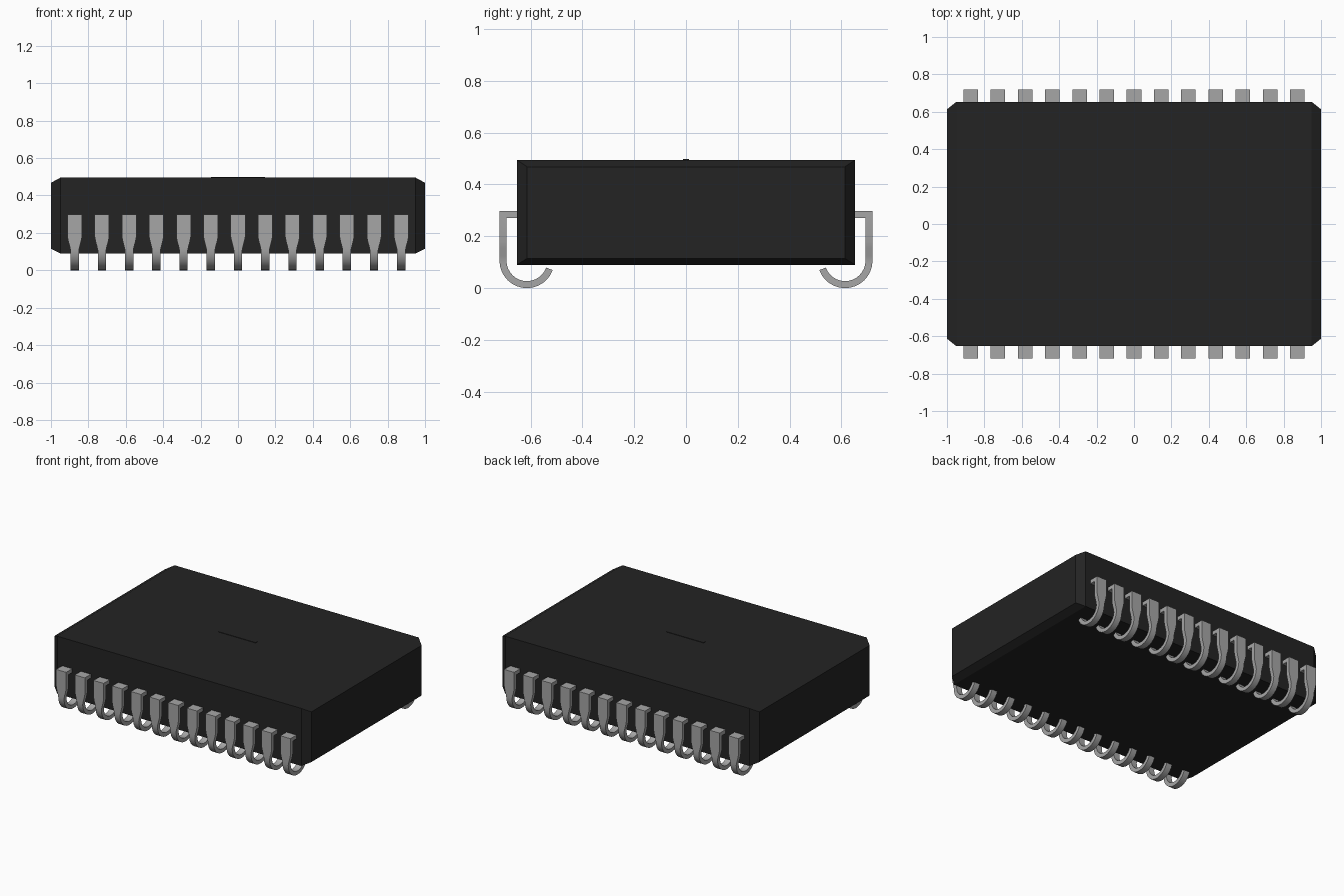
import bpy, bmesh, math

cube = bpy.data.objects.get("Cube")
if cube:
    bpy.data.objects.remove(cube, do_unlink=True)


def material(name, rgb, rough):
    m = bpy.data.materials.new(name)
    m.use_nodes = True
    color = (*rgb, 1)
    m.diffuse_color = color
    bsdf = m.node_tree.nodes["Principled BSDF"]
    bsdf.inputs["Base Color"].default_value = color
    bsdf.inputs["Roughness"].default_value = rough
    return m


black = material("black plastic", (0.017, 0.017, 0.017), 0.6)
metal = material("grey metal", (0.38, 0.38, 0.38), 0.5)


def loft(name, rings, mat):
    """Closed skin over a list of four-point rings."""
    bm = bmesh.new()
    loops = [[bm.verts.new(p) for p in ring] for ring in rings]
    for a, b in zip(loops, loops[1:]):
        for i in range(4):
            j = (i + 1) % 4
            bm.faces.new((a[i], a[j], b[j], b[i]))
    bm.faces.new(loops[0])
    bm.faces.new(loops[-1])
    bmesh.ops.recalc_face_normals(bm, faces=bm.faces)
    mesh = bpy.data.meshes.new(name)
    bm.to_mesh(mesh)
    bm.free()
    mesh.materials.append(mat)
    return mesh


def place(name, mesh, location=(0, 0, 0), turn=0):
    obj = bpy.data.objects.new(name, mesh)
    obj.location = location
    obj.rotation_euler.z = turn
    bpy.context.collection.objects.link(obj)
    return obj


# Package body: long box with bevelled ends
def body_ring(x, y, low, high):
    return [(x, -y, low), (x, y, low), (x, y, high), (x, -y, high)]


end, full = (0.613, 0.115, 0.468), (0.653, 0.09, 0.495)
place("package_body", loft("package_body", [
    body_ring(-1, *end), body_ring(-0.95, *full),
    body_ring(0.95, *full), body_ring(1, *end)], black))

# Thin raised strip in the middle of the top
place("top_strip", loft("top_strip", [
    body_ring(x, 0.012, 0.49, 0.498) for x in (-0.145, 0.145)], black))

# J-shaped lead: shoulder, tapering leg, curled foot
OUTER, THICK, RADIUS = 0.72, 0.027, 0.106
WIDE, NARROW = 0.039, 0.022


def lead_ring(outer, inner, half):
    return [(-half, *outer), (half, *outer), (half, *inner), (-half, *inner)]


shoulder = 0.297
rings = [lead_ring((0.64, shoulder), (0.64, shoulder - THICK), WIDE),
         lead_ring((OUTER, shoulder), (OUTER - THICK, shoulder - THICK), WIDE)]
for z, half in ((0.18, WIDE), (0.155, 0.034), (0.125, 0.026)):
    rings.append(lead_ring((OUTER, z), (OUTER - THICK, z), half))

center = OUTER - RADIUS
STEPS = 14
for i in range(STEPS + 1):
    a = -math.radians(160) * i / STEPS
    outer, inner = [(center + r * math.cos(a), RADIUS + r * math.sin(a))
                    for r in (RADIUS, RADIUS - THICK)]
    rings.append(lead_ring(outer, inner, NARROW))
lead = loft("lead", rings, metal)

# Thirteen leads along each long side
COUNT, PITCH = 13, 0.1455
leads = []
for side, turn in (("back", 0), ("front", math.pi)):
    for i in range(COUNT):
        x = (i - (COUNT - 1) / 2) * PITCH
        leads.append(place(f"{side}_lead_{i + 1}", lead, (x, 0, 0), turn))

# Smooth only the curled part of the shared lead mesh
bpy.ops.object.select_all(action="DESELECT")
leads[0].select_set(True)
bpy.context.view_layer.objects.active = leads[0]
bpy.ops.object.shade_smooth_by_angle(angle=math.radians(30))
